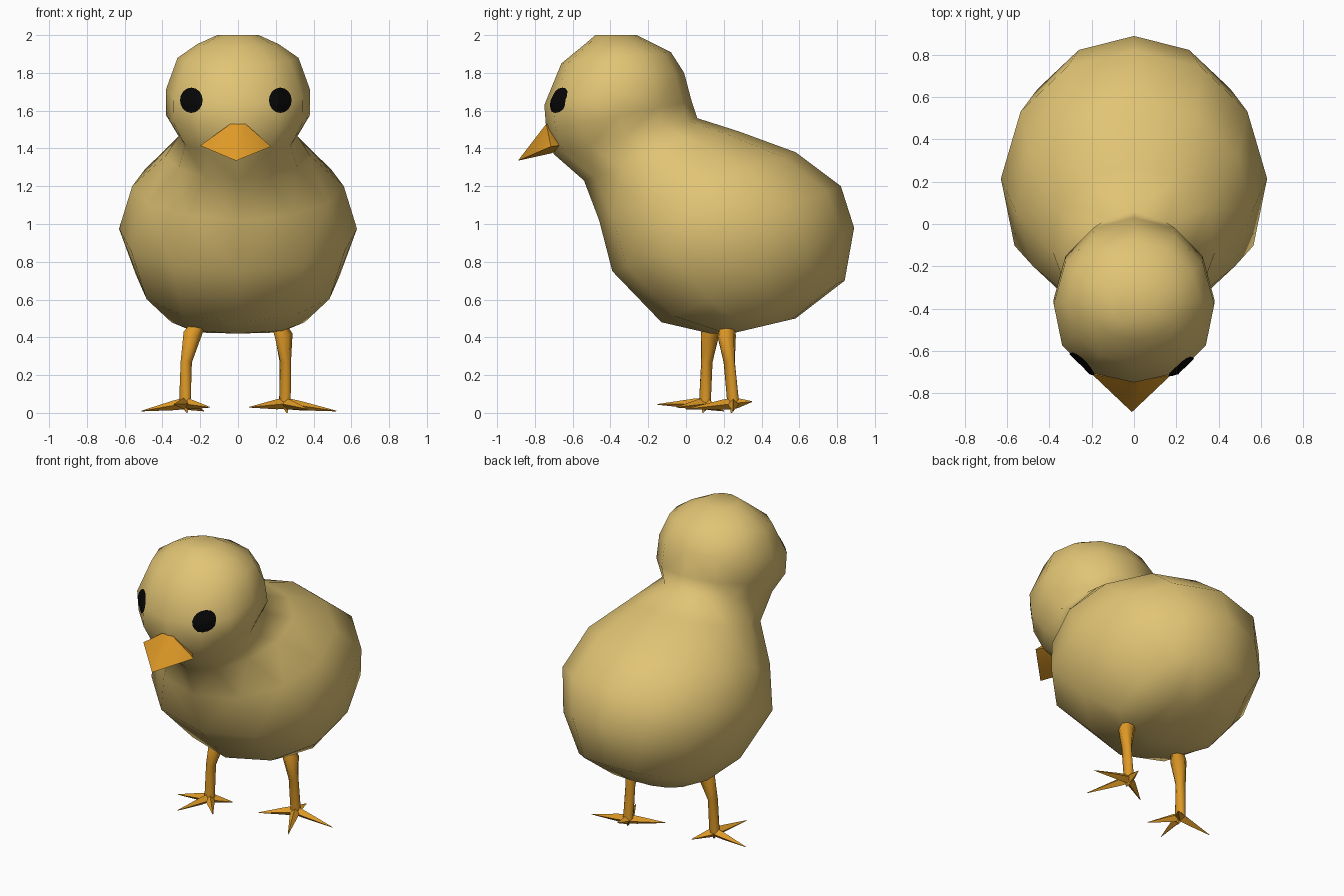
import bpy, bmesh, math
from mathutils import Vector
from mathutils.bvhtree import BVHTree

if "Cube" in bpy.data.objects:
    bpy.data.objects.remove(bpy.data.objects["Cube"])


def material(name, rgb):
    m = bpy.data.materials.new(name)
    m.diffuse_color = (*rgb, 1)
    m.use_nodes = True
    m.node_tree.nodes["Principled BSDF"].inputs["Base Color"].default_value = m.diffuse_color
    return m


YELLOW = material("soft yellow", (0.75, 0.55, 0.175))
ORANGE = material("orange", (0.73, 0.32, 0.02))
BLACK = material("black", (0.002, 0.002, 0.002))


def finish(bm, name, mat, angle=180, recalc=True):
    if recalc:
        bmesh.ops.recalc_face_normals(bm, faces=bm.faces[:])
    me = bpy.data.meshes.new(name)
    bm.to_mesh(me)
    bm.free()
    me.materials.append(mat)
    ob = bpy.data.objects.new(name, me)
    bpy.context.collection.objects.link(ob)
    bpy.ops.object.select_all(action='DESELECT')
    ob.select_set(True)
    bpy.context.view_layer.objects.active = ob
    bpy.ops.object.shade_smooth_by_angle(angle=math.radians(angle))
    return ob


def loft(bm, rings):
    """Bridge equal-sized rings of points and cap both ends."""
    vs = [[bm.verts.new(p) for p in r] for r in rings]
    n = len(vs[0])
    for a, b in zip(vs, vs[1:]):
        for i in range(n):
            j = (i + 1) % n
            bm.faces.new((a[i], a[j], b[j], b[i]))
    bm.faces.new(vs[0])
    bm.faces.new(vs[-1][::-1])


def tube(bm, points, radii, sides):
    """Tapered tube through points."""
    rings = []
    for k, (p, r) in enumerate(zip(points, radii)):
        d = Vector(points[min(k + 1, len(points) - 1)]) - Vector(points[max(k - 1, 0)])
        q = d.to_track_quat('Z', 'Y')
        rings.append([Vector(p) + q @ Vector((r * math.cos(2 * math.pi * i / sides),
                                              r * math.sin(2 * math.pi * i / sides), 0))
                      for i in range(sides)])
    loft(bm, rings)


# Head and body: tilted oval rings
# (front y, z, back y, z, half width, widening towards back, boxiness exponent)
SECTIONS = [
    (-0.48, 2.00, -0.26, 2.00, 0.11, 0, 1),
    (-0.55, 1.94, -0.19, 1.965, 0.215, 0, 1),
    (-0.66, 1.85, -0.08, 1.91, 0.32, 0, 1),
    (-0.75, 1.63, -0.01, 1.80, 0.38, -0.04, 0.92),
    (-0.74, 1.50, 0.03, 1.65, 0.38, -0.05, 0.92),
    (-0.70, 1.37, 0.06, 1.56, 0.315, -0.05, 1),
    (-0.54, 1.23, 0.28, 1.49, 0.385, 0.12, 1),
    (-0.46, 1.02, 0.58, 1.38, 0.56, 0.03, 1),
    (-0.39, 0.75, 0.82, 1.20, 0.63, -0.05, 0.93),
    (-0.13, 0.48, 0.89, 0.98, 0.54, -0.06, 0.97),
    (0.13, 0.42, 0.84, 0.70, 0.37, -0.12, 0.8),
    (0.24, 0.42, 0.58, 0.50, 0.26, -0.1, 0.75),
]
SIDES = 12


def spow(v, p):
    return math.copysign(abs(v) ** p, v) if abs(v) > 1e-6 else 0.0


rings = []
for fy, fz, by, bz, w, k, p in SECTIONS:
    c = Vector((0, (fy + by) / 2, (fz + bz) / 2))
    h = Vector((0, (by - fy) / 2, (bz - fz) / 2))
    ring = []
    for i in range(SIDES):
        t = 2 * math.pi * i / SIDES
        u, v = spow(math.cos(t), p), spow(math.sin(t), p)
        ring.append(c + h * u + Vector((w * v * (1 + k * u), 0, 0)))
    rings.append(ring)
bm = bmesh.new()
loft(bm, rings)
bmesh.ops.triangulate(bm, faces=bm.faces[:])
surface = BVHTree.FromBMesh(bm)
finish(bm, "body", YELLOW)


# Eyes: thin discs laid onto the head surface
def on_head(x, z):
    hit = surface.ray_cast(Vector((x, -2, z)), Vector((0, 1, 0)))[0]
    return hit + Vector((0, -0.009, 0))


for cx, name in ((-0.247, "left_eye"), (0.224, "right_eye")):
    bm = bmesh.new()
    cz, n = 1.655, 16
    centre = bm.verts.new(on_head(cx, cz))
    prev = None
    for f in (0.35, 0.7, 1.0):
        ring = [bm.verts.new(on_head(cx + 0.06 * f * math.cos(2 * math.pi * i / n),
                                     cz + 0.067 * f * math.sin(2 * math.pi * i / n)))
                for i in range(n)]
        for i in range(n):
            j = (i + 1) % n
            if prev:
                bm.faces.new((prev[i], ring[i], ring[j], prev[j]))
            else:
                bm.faces.new((centre, ring[i], ring[j]))
        prev = ring
    finish(bm, name, BLACK, recalc=False)

# Beak: wide wedge drawn to a drooping tip
bm = bmesh.new()
bmesh.ops.convex_hull(bm, input=[bm.verts.new(p) for p in (
    (-0.04, -0.74, 1.53), (0.04, -0.74, 1.53), (-0.20, -0.71, 1.415), (0.175, -0.715, 1.41),
    (-0.01, -0.89, 1.335), (0, -0.71, 1.375), (-0.10, -0.64, 1.42), (0.10, -0.64, 1.42),
    (0, -0.64, 1.50))])
finish(bm, "beak", ORANGE, 45)

# Legs and feet: (name, leg path, toe tips)
LEGS = [
    ("left", [(-0.19, 0.17, 0.50), (-0.245, 0.125, 0.41), (-0.275, 0.11, 0.27), (-0.28, 0.10, 0.05)],
     [(-0.51, 0.10, 0.01), (-0.34, -0.15, 0.045), (-0.15, -0.05, 0.03), (-0.18, 0.20, 0.01)]),
    ("right", [(0.20, 0.22, 0.50), (0.24, 0.215, 0.41), (0.25, 0.23, 0.27), (0.25, 0.25, 0.05)],
     [(0.52, 0.25, 0.01), (0.37, 0.0, 0.02), (0.06, 0.13, 0.03), (0.26, 0.35, 0.06)]),
]
for name, path, tips in LEGS:
    bm = bmesh.new()
    tube(bm, path, (0.03, 0.05, 0.031, 0.032), 7)
    finish(bm, name + "_leg", ORANGE, 60)
    bm = bmesh.new()
    base = Vector(path[-1])
    for tip in tips:
        tube(bm, [base, base.lerp(Vector(tip), 0.25), tip], (0.03, 0.026, 0.002), 4)
    # small heel point reaching the ground
    tube(bm, [base, base + Vector((0.01, -0.01, -0.05))], (0.03, 0.004), 4)
    finish(bm, name + "_foot", ORANGE, 40)
